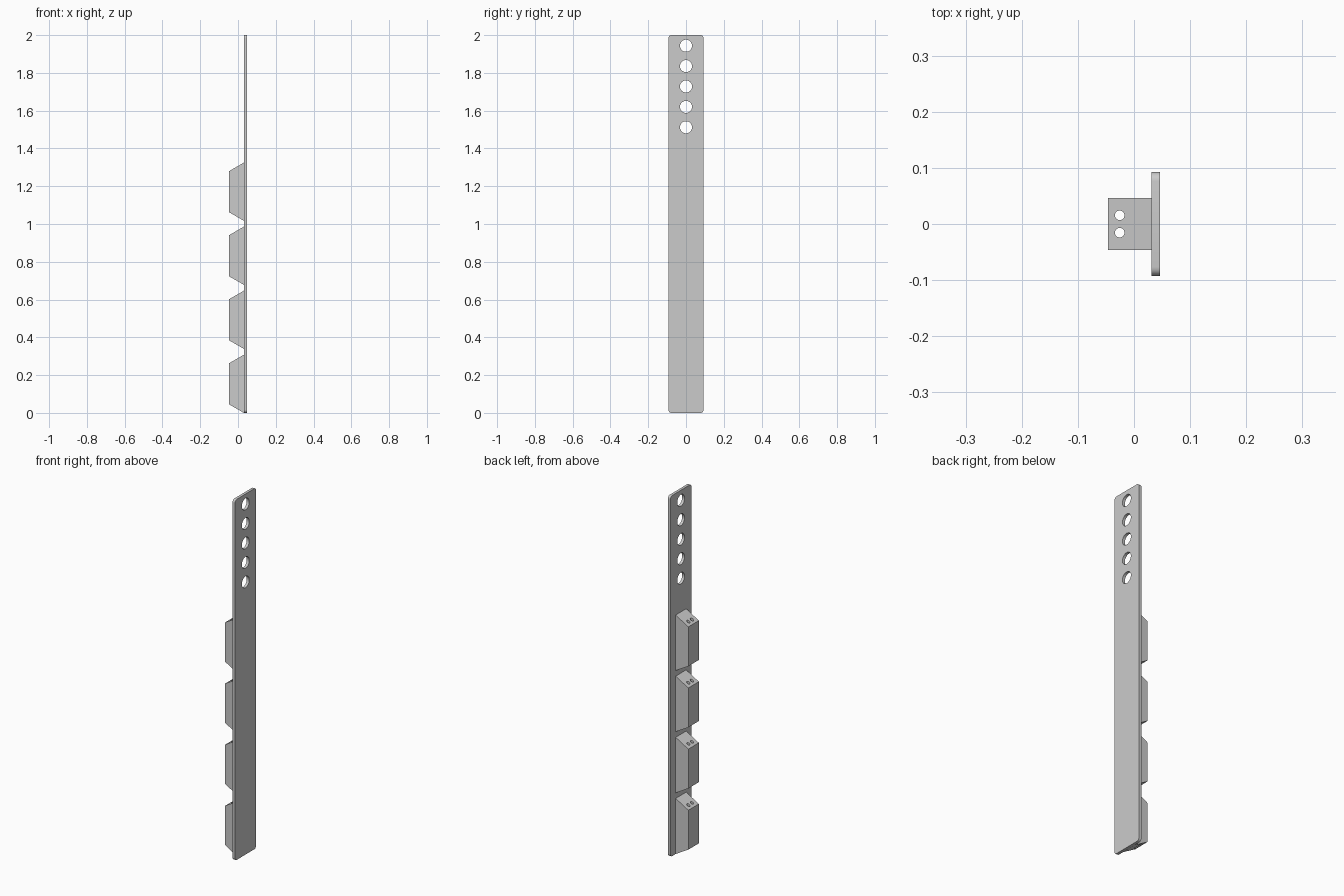
import bpy, bmesh, math
from mathutils import Matrix, Vector

cube = bpy.data.objects.get("Cube")
if cube:
    bpy.data.objects.remove(cube, do_unlink=True)

GREY = (0.6, 0.6, 0.6, 1.0)
grey = bpy.data.materials.new("plain grey")
grey.use_nodes = True
grey.diffuse_color = GREY
grey.node_tree.nodes["Principled BSDF"].inputs["Base Color"].default_value = GREY

HALF_DEPTH = 0.0465     # overall half extent in x
PLATE_X = 0.031         # face of the plate that carries the blocks
PLATE_HALF = 0.0925
BLOCK_HALF = 0.046
BLOCK_HEIGHT = 0.308
BLOCK_PITCH = 0.339


def add_object(name, bm):
    bmesh.ops.recalc_face_normals(bm, faces=bm.faces)
    mesh = bpy.data.meshes.new(name)
    bm.to_mesh(mesh)
    bm.free()
    mesh.materials.append(grey)
    obj = bpy.data.objects.new(name, mesh)
    bpy.context.collection.objects.link(obj)
    return obj


def extrude_profile(name, points, offset):
    """Close a planar outline and extrude it along offset."""
    bm = bmesh.new()
    face = bm.faces.new([bm.verts.new(p) for p in points])
    out = bmesh.ops.extrude_face_region(bm, geom=[face], use_keep_orig=True)
    verts = [v for v in out["geom"] if isinstance(v, bmesh.types.BMVert)]
    bmesh.ops.translate(bm, verts=verts, vec=offset)
    return add_object(name, bm)


def drill(obj, centres, radius, length, axis):
    """Cut round holes along an axis and bake the result."""
    bm = bmesh.new()
    turn = Vector((0, 0, 1)).rotation_difference(Vector(axis)).to_matrix().to_4x4()
    for c in centres:
        bmesh.ops.create_cone(bm, cap_ends=True, segments=32, radius1=radius,
                              radius2=radius, depth=length,
                              matrix=Matrix.Translation(c) @ turn)
    cutter = add_object("hole_cutter", bm)
    cutter.hide_render = True
    mod = obj.modifiers.new("holes", "BOOLEAN")
    mod.operation = "DIFFERENCE"
    mod.solver = "EXACT"
    mod.object = cutter
    bpy.ops.object.select_all(action="DESELECT")
    bpy.context.view_layer.objects.active = obj
    obj.select_set(True)
    bpy.ops.object.modifier_apply(modifier=mod.name)
    bpy.data.objects.remove(cutter, do_unlink=True)
    bpy.ops.object.shade_smooth_by_angle(angle=math.radians(30))


# Long back plate with rounded corners
corner = 0.016
outline = []
for i, (sy, z) in enumerate([(1, 2 - corner), (-1, 2 - corner), (-1, corner), (1, corner)]):
    for k in range(7):
        a = math.radians(90 * i + 15 * k)
        outline.append((PLATE_X, sy * (PLATE_HALF - corner) + corner * math.cos(a),
                        z + corner * math.sin(a)))
plate = extrude_profile("back_plate", outline, (HALF_DEPTH - PLATE_X, 0, 0))

# Row of mounting holes near the top
drill(plate, [(PLATE_X, 0, 1.944 - 0.108 * i) for i in range(5)], 0.032, 0.2, (1, 0, 0))

# Four tapered blocks, each with two small vertical holes
taper = (PLATE_X + HALF_DEPTH) * math.tan(math.radians(30))
for i in range(4):
    low = i * BLOCK_PITCH
    high = low + BLOCK_HEIGHT
    side = [(x, -BLOCK_HALF, z) for x, z in (
        (PLATE_X, low), (PLATE_X, high),
        (-HALF_DEPTH, high - taper), (-HALF_DEPTH, low + taper))]
    block = extrude_profile(f"tapered_block_{i + 1}", side, (0, 2 * BLOCK_HALF, 0))
    middle = (low + high) / 2
    drill(block, [(-0.0255, s * 0.0155, middle) for s in (-1, 1)], 0.0085, 0.5, (0, 0, 1))
